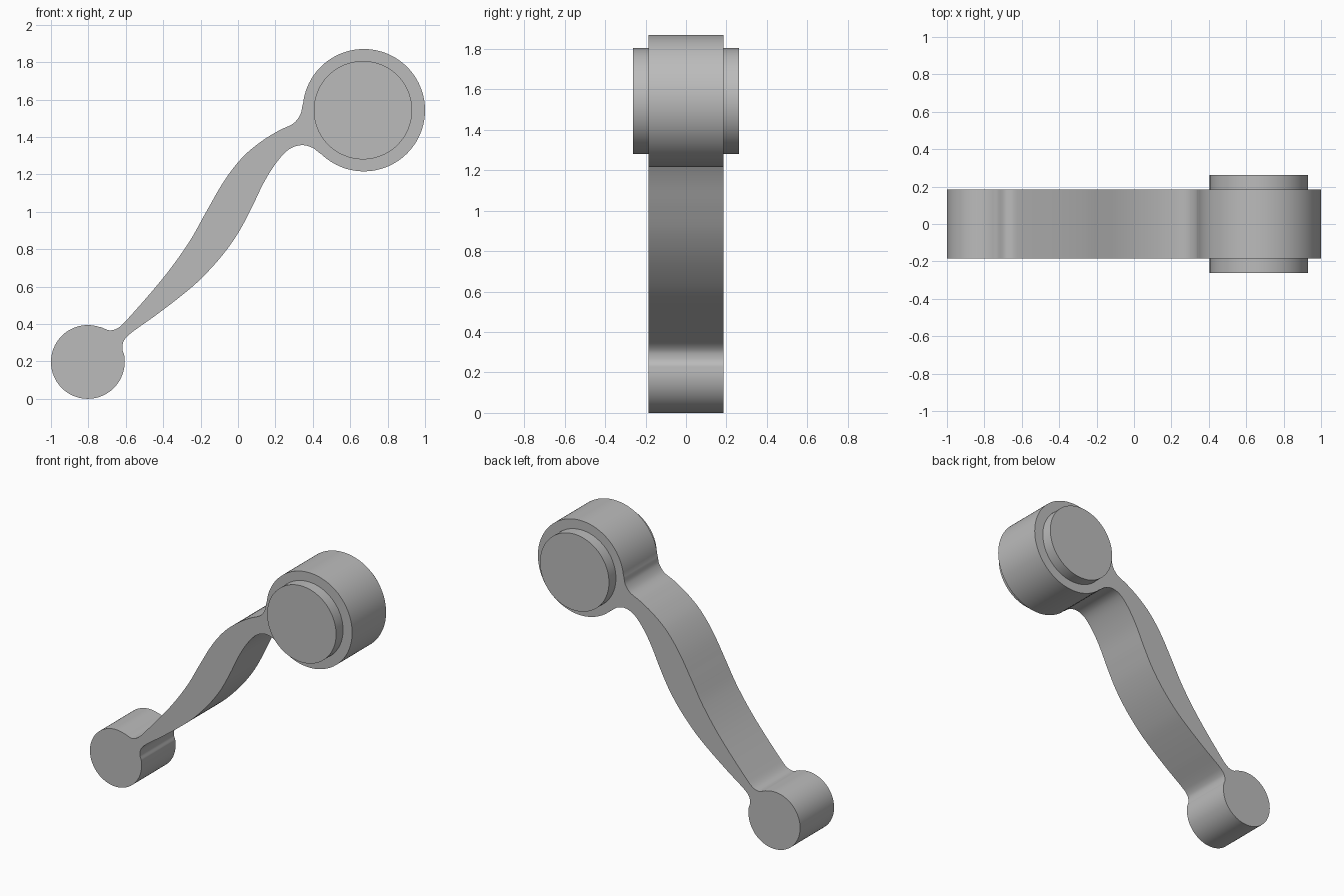
import bpy, bmesh, math
from mathutils import Vector

cube = bpy.data.objects.get("Cube")
if cube:
    bpy.data.objects.remove(cube, do_unlink=True)

grey = bpy.data.materials.new("plain grey")
grey.use_nodes = True
colour = (0.5, 0.5, 0.5, 1)
grey.diffuse_color = colour
grey.node_tree.nodes["Principled BSDF"].inputs["Base Color"].default_value = colour


def arc(centre, radius, start, end, steps):
    """Points on a circle in the x-z plane, angles in degrees."""
    angles = [math.radians(start + (end - start) * i / steps) for i in range(steps + 1)]
    return [Vector((centre[0] + radius * math.cos(a), centre[1] + radius * math.sin(a)))
            for a in angles]


def spline(before, keys, after, steps=6):
    """Smooth curve through the keys, without its two end points."""
    p = [before] + keys + [after]
    out = []
    for a, b, c, d in zip(p, p[1:], p[2:], p[3:]):
        # limit the tangents so uneven key spacing stays smooth
        span = (c - b).length
        m0 = (c - a) * (span / ((b - a).length + span))
        m1 = (d - b) * (span / ((d - c).length + span))
        for i in range(steps):
            t = i / steps
            out.append(b * (2*t**3 - 3*t**2 + 1) + m0 * (t**3 - 2*t**2 + t)
                       + c * (3*t**2 - 2*t**3) + m1 * (t**3 - t**2))
    return out[1:]


def extrude(name, outline, half_depth):
    """Solid made from an x-z outline, centred on y = 0."""
    bm = bmesh.new()
    face = bm.faces.new([bm.verts.new((p.x, -half_depth, p.y)) for p in outline])
    moved = bmesh.ops.extrude_face_region(bm, geom=[face])["geom"]
    bmesh.ops.translate(bm, vec=(0, 2 * half_depth, 0),
                        verts=[v for v in moved if isinstance(v, bmesh.types.BMVert)])
    bmesh.ops.recalc_face_normals(bm, faces=bm.faces)
    mesh = bpy.data.meshes.new(name)
    bm.to_mesh(mesh)
    bm.free()
    mesh.materials.append(grey)
    obj = bpy.data.objects.new(name, mesh)
    bpy.context.collection.objects.link(obj)
    bpy.ops.object.select_all(action='DESELECT')
    obj.select_set(True)
    bpy.context.view_layer.objects.active = obj
    bpy.ops.object.shade_smooth_by_angle(angle=math.radians(30))
    return obj


# Round ends of the lever, both running clockwise
small_end = arc((-0.803, 0.197), 0.197, 8, -288, 80)
big_hub = arc((0.673, 1.543), 0.327, 174, -134, 90)

# Upper edge of the arm, small end to hub
upper = [(-.687, .366), (-.644, .377), (-.596, .42), (-.393, .655), (-.259, .842),
         (-.168, 1.003), (-.072, 1.168), (.024, 1.291), (.126, 1.377),
         (.222, 1.436), (.297, 1.473), (.334, 1.521)]
# Lower edge of the arm, hub to small end
lower = [(.398, 1.342), (.34, 1.356), (.275, 1.335), (.211, 1.27), (.142, 1.163),
         (.072, 1.019), (0, .885), (-.088, .762), (-.206, .634), (-.313, .543),
         (-.447, .441), (-.58, .345), (-.612, .307), (-.618, .265)]


def edge(first, keys, second):
    return spline(first[-12], [first[-1]] + [Vector(k) for k in keys] + [second[0]],
                  second[12])


outline = small_end + edge(small_end, upper, big_hub) + big_hub + edge(big_hub, lower, small_end)
extrude("lever_arm", outline, 0.185)

# Pin through the hub, standing out on both sides
extrude("hub_pin", arc((0.668, 1.543), 0.263, 0, 360, 96)[:-1], 0.261)
